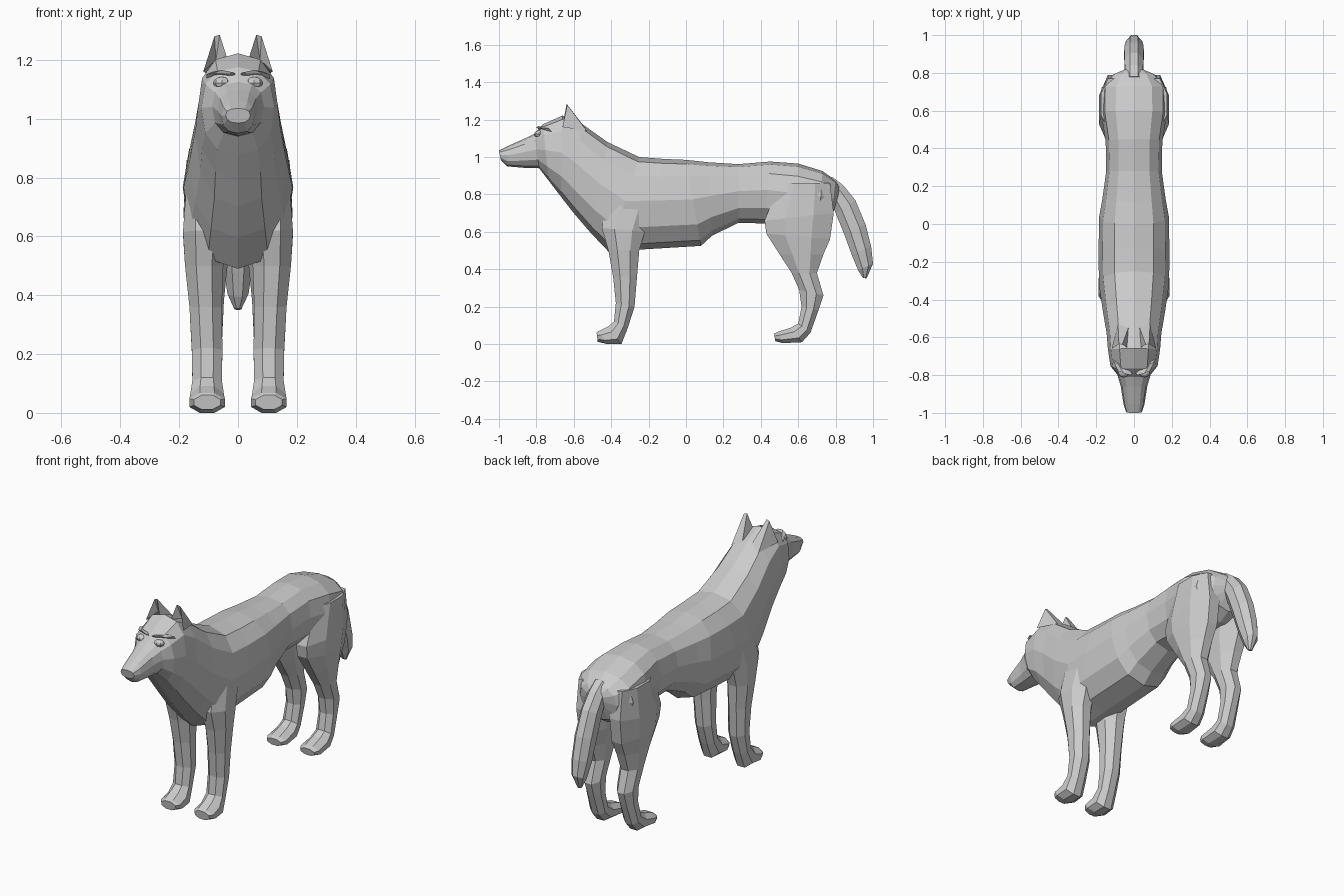
import bpy, bmesh, math
from mathutils import Vector


def mesh_object(name, bm):
    bmesh.ops.recalc_face_normals(bm, faces=bm.faces)
    me = bpy.data.meshes.new(name)
    bm.to_mesh(me)
    bm.free()
    ob = bpy.data.objects.new(name, me)
    bpy.context.collection.objects.link(ob)
    return ob


def spow(v, p):
    return math.copysign(abs(v) ** p, v)


def loft(name, sections, n=12, power=0.85, side=1, egg=0.0):
    """Skin rings; each section is (y1, z1, y2, z2, half width, centre x)."""
    bm = bmesh.new()
    rings = []
    for y1, z1, y2, z2, w, cx in sections:
        ring = []
        for i in range(n):
            a = 2 * math.pi * i / n
            if n == 8:
                a += math.pi / 8
            k = 1 / math.cos(math.pi / 8) if n == 8 else 1
            t = spow(math.cos(a), power) * k
            t = max(-1, min(1, t))
            x = max(-1, min(1, spow(math.sin(a), power) * k)) * w
            t2 = t + egg * (1 - t * t)          # moves the widest point up or down
            f = (1 - t2) / 2
            ring.append(bm.verts.new((side * (cx + x), y1 + (y2 - y1) * f, z1 + (z2 - z1) * f)))
        rings.append(ring)
    for r, s in zip(rings, rings[1:]):
        for i in range(n):
            j = (i + 1) % n
            bm.faces.new((r[i], r[j], s[j], s[i]))
    bm.faces.new(rings[0])
    bm.faces.new(rings[-1])
    return mesh_object(name, bm)


# Head, neck and trunk: top point, bottom point, half width
trunk = [
    (-1.00, 1.035, -.99, .985, .042), (-.95, 1.06, -.955, .95, .056),
    (-.86, 1.10, -.86, .942, .070), (-.81, 1.125, -.785, .94, .088),
    (-.765, 1.175, -.735, .875, .125), (-.66, 1.222, -.67, .79, .138),
    (-.56, 1.18, -.60, .70, .145), (-.42, 1.08, -.51, .595, .165),
    (-.25, 1.00, -.41, .49, .185), (-.12, .99, -.25, .505, .188),
    (0.0, .985, .08, .525, .185), (.12, .972, .14, .58, .168),
    (.28, .962, .28, .648, .147), (.45, .976, .42, .645, .150),
    (.60, .965, .58, .62, .175), (.73, .925, .71, .63, .172),
    (.80, .875, .775, .67, .115), (.825, .84, .80, .74, .05),
]
loft("body", [s + (0,) for s in trunk], n=12, egg=0.08)

# Legs: front point, back point, half width, centre x; the last rings turn into the paw
front = [
    (-.42, .78, -.16, .78, .060, .115), (-.45, .62, -.22, .60, .072, .115),
    (-.415, .50, -.25, .50, .065, .115), (-.39, .36, -.262, .36, .055, .110),
    (-.375, .22, -.275, .20, .052, .105), (-.385, .12, -.31, .09, .050, .105),
    (-.42, .092, -.345, .0, .057, .105), (-.47, .068, -.42, .0, .060, .105),
    (-.478, .06, -.472, .012, .045, .105),
]
hind = [
    (.50, .86, .77, .86, .065, .110), (.42, .66, .79, .70, .080, .105),
    (.43, .59, .77, .56, .075, .103), (.50, .48, .735, .48, .065, .103),
    (.565, .38, .70, .38, .055, .103), (.605, .29, .735, .26, .050, .103),
    (.618, .20, .708, .18, .046, .103), (.60, .11, .665, .06, .047, .105),
    (.56, .088, .62, .01, .054, .105), (.49, .065, .52, .005, .058, .105),
    (.470, .055, .478, .015, .044, .105),
]

for side, word in ((1, "left"), (-1, "right")):
    loft("front_leg_" + word, front, n=8, power=1.0, side=side)
    loft("hind_leg_" + word, hind, n=8, power=1.0, side=side)

    # Ear: a hollow-fronted tent
    bm = bmesh.new()
    pts = [(.035, -.655, 1.20), (.118, -.66, 1.16), (.085, -.53, 1.14), (.030, -.55, 1.17),
           (.062, -.638, 1.285), (.080, -.635, 1.28), (.075, -.61, 1.20)]
    v = [bm.verts.new((side * x, y, z)) for x, y, z in pts]
    for f in ((0, 6, 4), (6, 5, 4), (6, 1, 5), (1, 2, 5), (2, 3, 4, 5), (3, 0, 4), (0, 3, 2, 1, 6)):
        bm.faces.new([v[i] for i in f])
    mesh_object("ear_" + word, bm)

    # Eye and the brow above it
    bm = bmesh.new()
    bmesh.ops.create_uvsphere(bm, u_segments=8, v_segments=6, radius=.027)
    eye = mesh_object("eye_" + word, bm)
    eye.location = (side * .055, -.785, 1.122)
    eye.scale = (1.1, 1, .75)
    loft("brow_" + word, [(-.80, 1.158, -.77, 1.135, .012, .02),
                          (-.79, 1.165, -.73, 1.13, .035, .055),
                          (-.74, 1.16, -.70, 1.12, .025, .085)], n=6, side=side)

# Tail: back point, front point, half width
tail = [
    (.78, .895, .74, .78, .05), (.84, .85, .775, .76, .048), (.905, .77, .80, .70, .050),
    (.96, .64, .845, .59, .052), (.99, .52, .885, .48, .048),
    (1.0, .43, .92, .395, .036), (.965, .35, .945, .355, .012),
]
loft("tail", [s + (0,) for s in tail], n=8, power=1.0)
